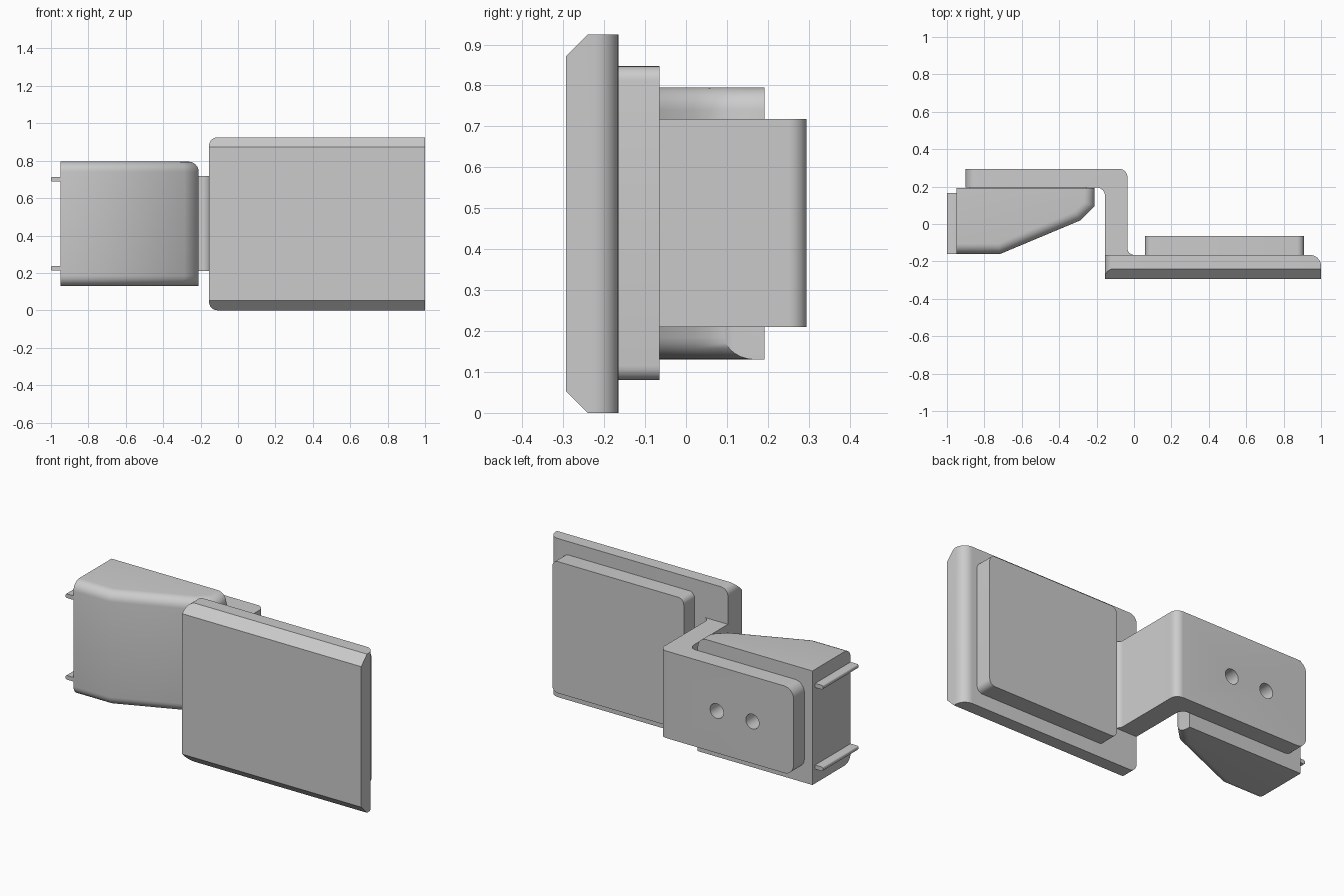
import bpy, bmesh, math
from mathutils import Matrix

default = bpy.data.objects.get("Cube")
if default:
    bpy.data.objects.remove(default, do_unlink=True)

grey = bpy.data.materials.new("plain grey")
grey.use_nodes = True
colour = (0.6, 0.6, 0.6, 1)
grey.diffuse_color = colour
grey.node_tree.nodes["Principled BSDF"].inputs["Base Color"].default_value = colour


def near(a, b):
    return abs(a - b) < 0.002


def along(edge, axis):
    d = edge.verts[1].co - edge.verts[0].co
    return d.length > 0 and abs(d[axis]) > 0.999 * d.length


def at(edge, x=None, y=None, z=None):
    """True when the whole edge lies on the given coordinates."""
    return all(want is None or near(v.co[i], want)
               for v in edge.verts for i, want in enumerate((x, y, z)))


def prism(name, outline, z0, z1, bevels=()):
    """Extrude an xy outline upwards, then bevel edges chosen by rules."""
    bm = bmesh.new()
    base = bm.faces.new([bm.verts.new((x, y, z0)) for x, y in outline])
    top = bmesh.ops.extrude_face_region(bm, geom=[base])
    bmesh.ops.translate(bm, vec=(0, 0, z1 - z0),
                        verts=[g for g in top["geom"] if isinstance(g, bmesh.types.BMVert)])
    bmesh.ops.recalc_face_normals(bm, faces=bm.faces)
    for rule, radius, steps in bevels:
        bmesh.ops.bevel(bm, geom=[e for e in bm.edges if rule(e)], offset=radius,
                        segments=steps, profile=0.5, affect='EDGES')
    mesh = bpy.data.meshes.new(name)
    bm.to_mesh(mesh)
    bm.free()
    mesh.materials.append(grey)
    obj = bpy.data.objects.new(name, mesh)
    bpy.context.collection.objects.link(obj)
    return obj


def rect(x0, x1, y0, y1):
    return [(x0, y0), (x1, y0), (x1, y1), (x0, y1)]


def smooth(obj, degrees=32):
    bpy.ops.object.select_all(action='DESELECT')
    obj.select_set(True)
    bpy.context.view_layer.objects.active = obj
    bpy.ops.object.shade_smooth_by_angle(angle=math.radians(degrees))


# Front plate: chamfered long edges, rounded back edge and inner corners
plate = prism("front_plate", rect(-0.155, 1, -0.293, -0.165), 0, 0.925, [
    (lambda e: along(e, 0) and at(e, y=-0.293), 0.053, 1),
    (lambda e: along(e, 2) and at(e, x=1, y=-0.165), 0.06, 8),
    (lambda e: along(e, 1) and at(e, x=-0.155), 0.045, 6),
])
smooth(plate)

# Pad on the back of the plate
pad = prism("back_pad", rect(0.06, 0.908, -0.18, -0.065), 0.08, 0.847,
            [(lambda e: along(e, 1), 0.035, 6)])
smooth(pad)

# Stepped bracket joining plate and housing
bracket = prism("bracket", [
    (-0.9, 0.195), (-0.155, 0.195), (-0.155, -0.2), (0.005, -0.2),
    (0.005, -0.165), (-0.035, -0.165), (-0.035, 0.295), (-0.9, 0.295)], 0.21, 0.718, [
    (lambda e: along(e, 2) and at(e, x=-0.035, y=0.295), 0.045, 8),
    (lambda e: along(e, 2) and at(e, x=-0.155, y=0.195), 0.045, 8),
    (lambda e: along(e, 2) and at(e, x=-0.035, y=-0.165), 0.035, 6),
    (lambda e: along(e, 1) and at(e, x=-0.9), 0.06, 8),
])

# Two screw holes through the bracket
for i, x in enumerate((-0.405, -0.635)):
    bpy.ops.mesh.primitive_cylinder_add(vertices=32, radius=0.043, depth=0.2,
                                        location=(x, 0.25, 0.455), rotation=(math.pi / 2, 0, 0))
    cutter = bpy.context.object
    cutter.name = f"hole_cutter_{i + 1}"
    cutter.hide_render = True
    cutter.data.materials.append(grey)
    cut = bracket.modifiers.new("screw hole", 'BOOLEAN')
    cut.operation, cut.object, cut.solver = 'DIFFERENCE', cutter, 'EXACT'
    bpy.context.view_layer.objects.active = bracket
    bpy.ops.object.modifier_apply(modifier=cut.name)
    bpy.data.objects.remove(cutter, do_unlink=True)
smooth(bracket)

# Tapered housing: rounded along the front, and over its inner top edge
def front_rim(e):
    level = at(e, z=0.13) or at(e, z=0.795)
    inner_end = at(e, x=-0.21)
    outer_end = at(e, x=-0.95)
    back = at(e, y=0.192)
    return level and not outer_end and not back and not (inner_end and at(e, z=0.13))


housing = prism("housing", [
    (-0.95, -0.16), (-0.715, -0.16), (-0.285, 0.02),
    (-0.21, 0.095), (-0.21, 0.192), (-0.95, 0.192)], 0.13, 0.795,
    [(front_rim, 0.055, 6)])
smooth(housing, 46)

# Bridge the hairline gap between housing and bracket
prism("mounting_seam", rect(-0.88, -0.25, 0.18, 0.2), 0.28, 0.64)

# Thin hinge ribs on the outer end
for side, z in (("lower", 0.225), ("upper", 0.701)):
    rib = prism(f"{side}_rib", rect(-1, -0.94, -0.16, 0.167), z - 0.012, z + 0.012,
                [(lambda e: along(e, 1) and at(e, x=-1), 0.008, 3)])
    smooth(rib)
